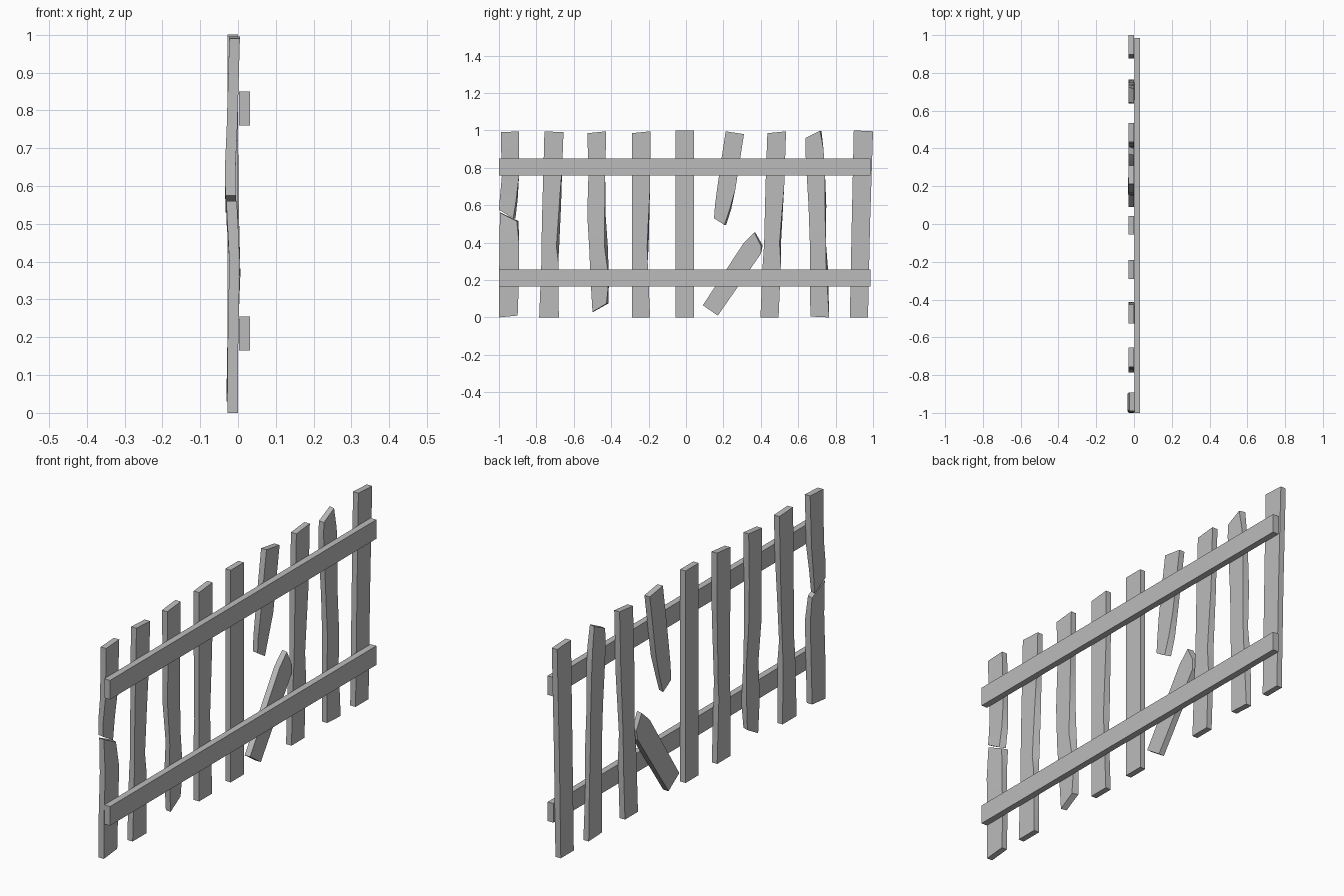
import bpy, bmesh, math

cube = bpy.data.objects.get("Cube")
if cube:
    bpy.data.objects.remove(cube, do_unlink=True)

wood = bpy.data.materials.new("weathered_grey")
wood.use_nodes = True
grey = (0.5, 0.5, 0.5, 1)
wood.diffuse_color = grey
wood.node_tree.nodes["Principled BSDF"].inputs["Base Color"].default_value = grey

THICK = 0.028


def finish(name, bm):
    bmesh.ops.recalc_face_normals(bm, faces=bm.faces)
    mesh = bpy.data.meshes.new(name)
    bm.to_mesh(mesh)
    bm.free()
    mesh.materials.append(wood)
    obj = bpy.data.objects.new(name, mesh)
    bpy.context.collection.objects.link(obj)
    bpy.ops.object.select_all(action="DESELECT")
    obj.select_set(True)
    bpy.context.view_layer.objects.active = obj
    bpy.ops.object.shade_smooth_by_angle(angle=math.radians(30))


def slat(name, rows, bow=(), chip=()):
    """Loft a board through rows of (y, z, y, z), bowed in x, with worn right edges."""
    bm = bmesh.new()
    rings = []
    for i, (ya, za, yb, zb) in enumerate(rows):
        x = bow[i] if i < len(bow) else 0
        c = chip[i] if i < len(chip) else 0
        corners = [(x, ya, za), (x, yb - c, zb),
                   (x - THICK, yb, zb), (x - THICK, ya + c * 0.5, za)]
        rings.append([bm.verts.new(p) for p in corners])
    for low, high in zip(rings, rings[1:]):
        for k in range(4):
            n = (k + 1) % 4
            bm.faces.new((low[k], low[n], high[n], high[k]))
    bm.faces.new(rings[0])
    bm.faces.new(rings[-1])
    finish(name, bm)


def rail(name, z):
    bm = bmesh.new()
    bmesh.ops.create_cube(bm, size=1)
    for v in bm.verts:
        v.co = (0.017 + v.co.x * 0.03, -0.007 + v.co.y * 1.985, z + v.co.z * 0.09)
    finish(name, bm)


# Horizontal rails
rail("upper_rail", 0.805)
rail("lower_rail", 0.21)

# Snapped end board
slat("end_slat_lower", [(-1, 0, -.9, .01), (-1, .15, -.895, .15), (-.997, .4, -.893, .4),
                        (-.995, .56, -.895, .515)], (0, 0, .005, -.003), (0, 0, 0, .01))
slat("end_slat_upper", [(-1, .575, -.912, .53), (-.995, .64, -.9, .63), (-.985, .75, -.893, .75),
                        (-.99, .99, -.892, .995)], (-.005, -.007, -.002, .005), (.012, .008, 0, 0))

# Worn boards
slat("slat_2", [(-.785, 0, -.68, 0), (-.773, .3, -.683, .3), (-.773, .38, -.678, .38),
                (-.768, .6, -.668, .6), (-.762, .8, -.662, .8), (-.757, .995, -.655, .99)],
     (), (0, 0, .015, .01, 0, 0))
slat("slat_3", [(-.5, .03, -.415, .075), (-.51, .2, -.412, .2), (-.517, .36, -.418, .38),
                (-.528, .55, -.43, .55), (-.522, .75, -.432, .75), (-.527, .985, -.427, .995)],
     (-.002, 0, .006, .002, 0, 0), (.01, 0, .018, .005, 0, 0))
slat("slat_4", [(-.29, 0, -.192, 0), (-.29, .3, -.205, .3), (-.29, .38, -.2, .38),
                (-.29, .7, -.192, .7), (-.29, .985, -.19, .995)], (), (0, 0, .008, 0, 0))
slat("slat_5", [(-.055, 0, .043, 0), (-.055, 1, .043, 1)])

# Snapped board, with the lower half hanging askew
slat("broken_slat_upper", [(.15, .53, .215, .495), (.155, .6, .242, .58), (.168, .7, .263, .68),
                           (.187, .83, .285, .82), (.212, .995, .31, .98)],
     (-.003, -.003, 0, 0, 0), (.01, .008, 0, 0, 0))
slat("broken_slat_lower", [(.09, .065, .17, .01), (.31, .4, .4, .34),
                           (.365, .455, .41, .385)], (), (0, 0, .01))

slat("slat_7", [(.398, 0, .495, 0), (.41, .28, .507, .28), (.418, .4, .508, .4),
                (.425, .7, .525, .7), (.435, .985, .535, .995)], (), (0, 0, .008, 0, 0))
slat("slat_8", [(.665, .005, .765, 0), (.662, .25, .76, .25), (.662, .4, .748, .4),
                (.655, .6, .75, .6), (.643, .8, .742, .8), (.638, .9, .735, .9),
                (.64, .96, .724, .998)], (0, 0, .004, 0, 0, 0, 0), (0, .01, 0, .008, 0, 0, .008))
slat("slat_9", [(.876, 0, .973, 0), (.886, .5, .984, .5), (.897, 1, 1, .995)])
